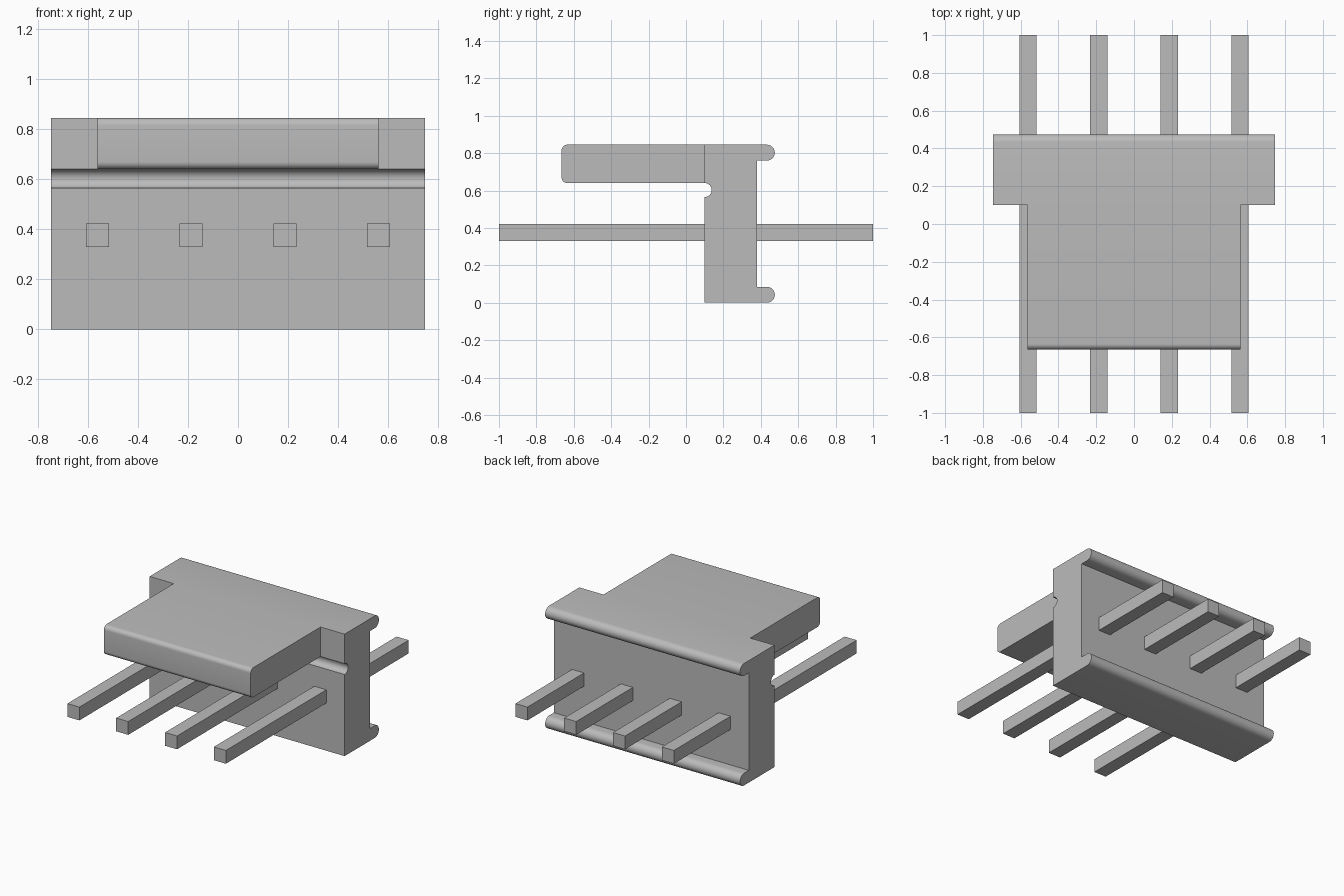
import bpy
import bmesh
from math import cos, sin, radians

cube = bpy.data.objects.get("Cube")
if cube:
    bpy.data.objects.remove(cube, do_unlink=True)

grey = bpy.data.materials.new("light grey")
grey.use_nodes = True
colour = (0.5, 0.5, 0.5, 1)
grey.diffuse_color = colour
grey.node_tree.nodes["Principled BSDF"].inputs["Base Color"].default_value = colour


def arc(y, z, r, start, end, steps=12):
    """Points along an arc in the side plane, angles in degrees from +y."""
    angles = [radians(start + (end - start) * i / steps) for i in range(steps + 1)]
    return [(y + r * cos(a), z + r * sin(a)) for a in angles]


def extrude_profile(name, points, x0, x1):
    """Sweep a closed side profile across the width."""
    bm = bmesh.new()
    face = bm.faces.new([bm.verts.new((x0, y, z)) for y, z in points])
    swept = bmesh.ops.extrude_face_region(bm, geom=[face], use_keep_orig=True)
    verts = [v for v in swept["geom"] if isinstance(v, bmesh.types.BMVert)]
    bmesh.ops.translate(bm, verts=verts, vec=(x1 - x0, 0, 0))
    bmesh.ops.recalc_face_normals(bm, faces=bm.faces)
    mesh = bpy.data.meshes.new(name)
    bm.to_mesh(mesh)
    bm.free()
    mesh.materials.append(grey)
    obj = bpy.data.objects.new(name, mesh)
    bpy.context.collection.objects.link(obj)
    bpy.ops.object.select_all(action="DESELECT")
    obj.select_set(True)
    bpy.context.view_layer.objects.active = obj
    bpy.ops.object.shade_smooth_by_angle(angle=radians(30))
    return obj


front, back, top = 0.10, 0.38, 0.845
lip_r, lip_y = 0.0425, 0.4325
groove_r, groove_z = 0.0375, 0.6025

# Housing wall with two rounded rear lips and a front groove
housing = [(front, 0)]
housing += arc(lip_y, lip_r, lip_r, -90, 90)
housing += [(back, 2 * lip_r), (back, top - 2 * lip_r)]
housing += arc(lip_y, top - lip_r, lip_r, -90, 90)
housing += [(front, top)]
housing += arc(front, groove_z, groove_r, 90, -90)
extrude_profile("housing", housing, -0.747, 0.747)

# Locking tongue with rounded front edges
tongue_front, tongue_low, r = -0.665, 0.64, 0.03
tongue = [(front, tongue_low), (front, top)]
tongue += arc(tongue_front + r, top - r, r, 90, 180, 8)
tongue += arc(tongue_front + r, tongue_low + r, r, 180, 270, 8)
extrude_profile("locking_tongue", tongue, -0.5625, 0.5625)

# Row of square pins running through the housing
half = 0.046
pin = [(-1, 0.33), (1, 0.33), (1, 0.422), (-1, 0.422)]
for i in range(4):
    x = (i - 1.5) * 0.374
    extrude_profile(f"pin_{i + 1}", pin, x - half, x + half)
